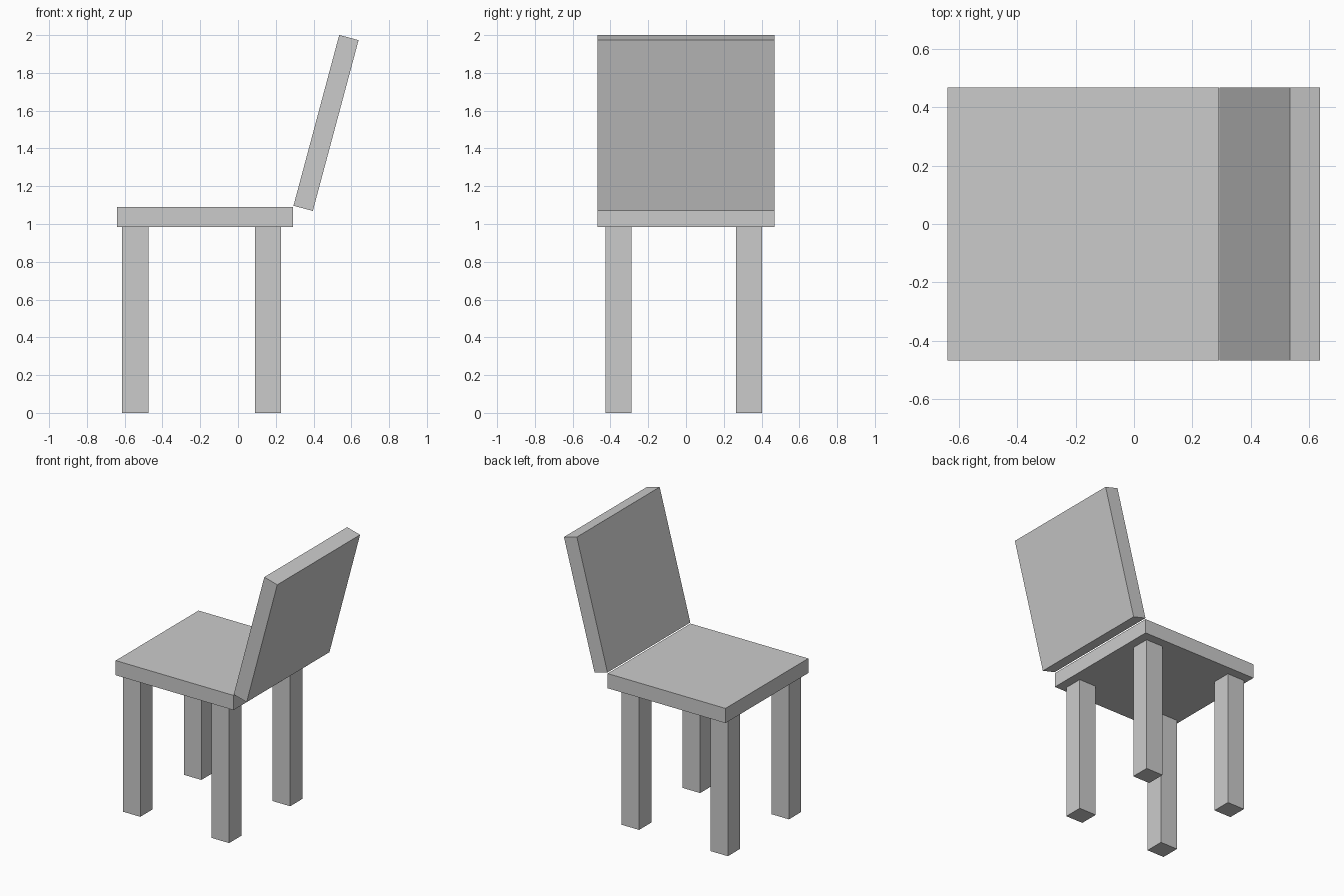
import bpy
from math import radians

if "Cube" in bpy.data.objects:
    bpy.data.objects.remove(bpy.data.objects["Cube"])


def box(name, centre, size, tilt=0.0):
    """Add a box with applied size, tilted in degrees about the y axis."""
    bpy.ops.mesh.primitive_cube_add(size=1, location=centre)
    obj = bpy.context.object
    obj.name = name
    obj.scale = size
    obj.rotation_euler.y = radians(tilt)
    bpy.ops.object.transform_apply(location=False, rotation=False, scale=True)
    return obj


WIDTH = 0.936
SEAT_BOTTOM = 0.985
LEG = 0.138

# Seat slab
box("seat", (-0.174, 0, 1.037), (0.932, WIDTH, 0.105))

# Reclined backrest, touching the rear top edge of the seat
box("backrest", (0.466, 0, 1.535), (0.106, WIDTH, 0.936), tilt=15)

# Four square legs
for end, x in (("front", -0.544), ("rear", 0.159)):
    for side, y in (("right", -0.357), ("left", 0.333)):
        box(f"{end}_{side}_leg", (x, y, SEAT_BOTTOM / 2), (LEG, LEG, SEAT_BOTTOM))
